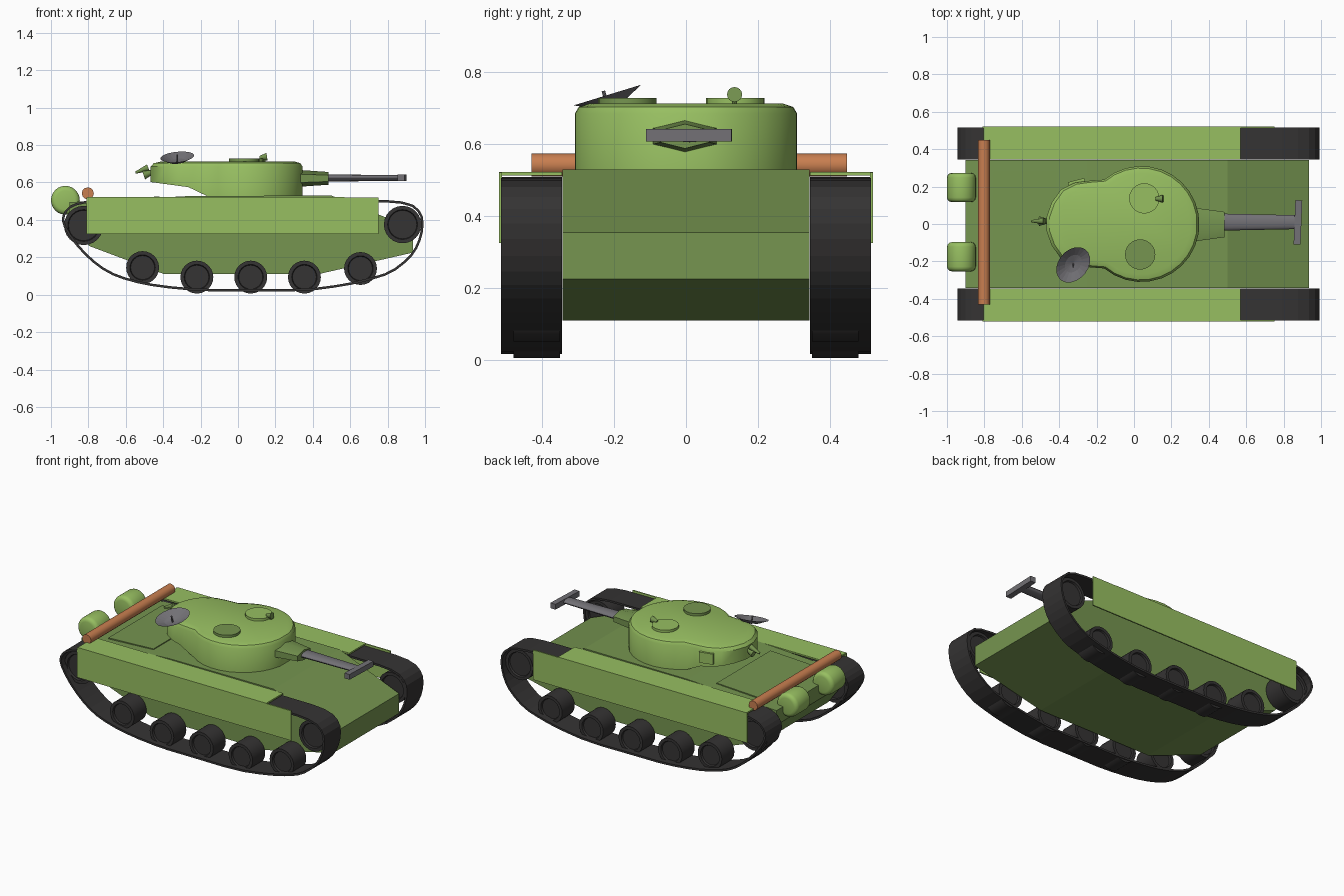
import bpy, bmesh
from math import sin, cos, pi, radians
from mathutils import Vector, Matrix

if "Cube" in bpy.data.objects:
    bpy.data.objects.remove(bpy.data.objects["Cube"])


def material(name, rgb):
    m = bpy.data.materials.new(name)
    m.diffuse_color = (*rgb, 1)
    m.use_nodes = True
    m.node_tree.nodes["Principled BSDF"].inputs["Base Color"].default_value = m.diffuse_color
    return m


LIGHT = material("light_green", (0.31, 0.52, 0.12))
GREEN = material("hull_green", (0.18, 0.30, 0.08))
DARK = material("rubber", (0.035, 0.033, 0.033))
STEEL = material("steel", (0.17, 0.165, 0.18))
WOOD = material("wood", (0.58, 0.21, 0.08))


def finish(bm, name, mat, smooth=None):
    bmesh.ops.recalc_face_normals(bm, faces=bm.faces)
    me = bpy.data.meshes.new(name)
    bm.to_mesh(me)
    bm.free()
    ob = bpy.data.objects.new(name, me)
    bpy.context.collection.objects.link(ob)
    me.materials.append(mat)
    if smooth:
        bpy.ops.object.select_all(action='DESELECT')
        ob.select_set(True)
        bpy.context.view_layer.objects.active = ob
        bpy.ops.object.shade_smooth_by_angle(angle=radians(smooth))
    return ob


def prism(name, profile, y0, y1, mat):
    """Extrude an x-z profile along y."""
    bm = bmesh.new()
    a = [bm.verts.new((x, y0, z)) for x, z in profile]
    b = [bm.verts.new((x, y1, z)) for x, z in profile]
    bm.faces.new(a)
    bm.faces.new(b[::-1])
    n = len(a)
    for i in range(n):
        j = (i + 1) % n
        bm.faces.new((a[i], a[j], b[j], b[i]))
    return finish(bm, name, mat)


def box(name, lo, hi, mat, turn=0):
    c, s = (Vector(lo) + Vector(hi)) / 2, Vector(hi) - Vector(lo)
    bm = bmesh.new()
    bmesh.ops.create_cube(bm, size=1, matrix=Matrix.Translation(c)
                          @ Matrix.Rotation(turn, 4, 'Z') @ Matrix.Diagonal((*s, 1)))
    return finish(bm, name, mat)


def rod(name, p0, p1, r0, r1, mat, sides=20, inset=0, flat=(1, 1), bevel=0):
    """Cylinder or cone between two points, optionally with recessed end faces."""
    p0, p1 = Vector(p0), Vector(p1)
    d = p1 - p0
    bm = bmesh.new()
    bmesh.ops.create_cone(bm, cap_ends=True, segments=sides, radius1=r0, radius2=r1, depth=d.length)
    caps = [f for f in bm.faces if abs(f.normal.z) > 0.99]
    if inset:
        bmesh.ops.inset_individual(bm, faces=caps, thickness=inset)
        bmesh.ops.inset_individual(bm, faces=caps, thickness=0.004, depth=-0.012)
    if bevel:
        edges = list({e for f in caps for e in f.edges})
        bmesh.ops.bevel(bm, geom=edges, offset=bevel, segments=3, profile=0.5, affect='EDGES')
    rot = d.to_track_quat('Z', 'Y').to_matrix().to_4x4()
    bm.transform(Matrix.Translation((p0 + p1) / 2) @ Matrix.Diagonal((1, flat[0], flat[1], 1)) @ rot)
    return finish(bm, name, mat, 40)


# Hull
prism("hull", [(0.935, 0.225), (0.935, 0.355), (0.5, 0.53), (-0.25, 0.528), (-0.9, 0.495),
               (-0.9, 0.4), (-0.795, 0.26), (-0.395, 0.11), (0.43, 0.11)], -0.343, 0.343, GREEN)
prism("engine_deck_panel", [(-0.75, 0.495), (-0.42, 0.51), (-0.42, 0.525), (-0.75, 0.51)],
      -0.28, 0.28, GREEN)

# Track outline, rounded once by corner cutting
path = [(0.75, 0.51), (0.92, 0.495), (0.985, 0.44), (0.995, 0.36), (0.97, 0.265), (0.92, 0.19),
        (0.82, 0.112), (0.7, 0.075), (0.57, 0.045), (0.35, 0.016), (0, 0.018), (-0.2, 0.018),
        (-0.42, 0.038), (-0.58, 0.07), (-0.7, 0.115), (-0.8, 0.19), (-0.89, 0.29),
        (-0.945, 0.385), (-0.935, 0.44), (-0.89, 0.485), (-0.8, 0.505)]
path = [Vector(p) for p in path]
track = []
for i, p in enumerate(path):
    q = path[(i + 1) % len(path)]
    track += [p.lerp(q, 0.25), p.lerp(q, 0.75)]


def make_track(name, y0, y1, thick=0.013):
    bm = bmesh.new()
    rows, n = [], len(track)
    for i, p in enumerate(track):
        t = (track[(i + 1) % n] - track[i - 1]).normalized()
        q = p + Vector((t.y, -t.x)) * thick
        rows.append([bm.verts.new((x, y, z)) for x, y, z in
                     ((p.x, y0, p.y), (p.x, y1, p.y), (q.x, y1, q.y), (q.x, y0, q.y))])
    for i in range(n):
        a, b = rows[i], rows[(i + 1) % n]
        for k in range(4):
            m = (k + 1) % 4
            bm.faces.new((a[k], a[m], b[m], b[k]))
    finish(bm, name, DARK)


# Running gear and skirts, both sides
wheels = [(-0.51, 0.145, 0.088), (-0.22, 0.094, 0.088), (0.068, 0.094, 0.088), (0.355, 0.094, 0.088),
          (0.655, 0.14, 0.088), (0.88, 0.375, 0.1), (-0.825, 0.37, 0.105)]
for s, side in ((-1, "near"), (1, "far")):
    make_track(f"track_{side}", *sorted((s * 0.345, s * 0.515)))
    for i, (x, z, r) in enumerate(wheels):
        rod(f"wheel_{side}_{i}", (x, s * 0.35, z), (x, s * 0.48, z), r, r, DARK, 24, inset=0.02)
    a, b = sorted((s * 0.345, s * 0.52))
    box(f"fender_{side}", (-0.805, a, 0.513), (0.57, b, 0.523), LIGHT)
    a, b = sorted((s * 0.512, s * 0.52))
    box(f"side_skirt_{side}", (-0.81, a, 0.325), (0.75, b, 0.521), LIGHT)

# Turret: round front flowing into a raised rear bustle
half = [(0.04 + 0.31 * cos(radians(a)), 0.31 * sin(radians(a))) for a in range(10, 131, 12)]
half += [(-0.23, 0.232), (-0.265, 0.228), (-0.32, 0.22), (-0.39, 0.185), (-0.44, 0.115), (-0.467, 0.04)]
outline = half + [(x, -y) for x, y in reversed(half)]


def belly(x):
    if x > -0.15:
        return 0.52
    if x > -0.265:
        return 0.52 + (-0.15 - x) / 0.115 * 0.055
    return 0.575 + (-0.265 - x) / 0.2 * 0.027


bm = bmesh.new()
rings = [[bm.verts.new((x, y, belly(x))) for x, y in outline]]
for z, k in ((0.685, 1), (0.703, 0.965), (0.713, 0.87)):
    rings.append([bm.verts.new((x * k, y * k, z)) for x, y in outline])
n = len(outline)
for a, b in zip(rings, rings[1:]):
    for i in range(n):
        j = (i + 1) % n
        bm.faces.new((a[i], a[j], b[j], b[i]))
bm.faces.new(rings[-1])
for i in range(n // 2 - 1):
    r = rings[0]
    bm.faces.new((r[i], r[i + 1], r[n - 2 - i], r[n - 1 - i]))
finish(bm, "turret", LIGHT, 35)

# Turret fittings
rod("hatch_far", (0.055, 0.137, 0.705), (0.055, 0.137, 0.729), 0.081, 0.081, LIGHT, 24)
rod("hatch_near", (0.033, -0.163, 0.705), (0.033, -0.163, 0.729), 0.081, 0.081, GREEN, 24)
rod("searchlight", (0.115, 0.135, 0.732), (0.155, 0.135, 0.738), 0.009, 0.021, GREEN, 16)
rod("searchlight_post", (0.142, 0.135, 0.70), (0.142, 0.135, 0.735), 0.006, 0.006, GREEN, 8)
box("turret_side_box", (-0.35, 0.195, 0.605), (-0.26, 0.235, 0.675), LIGHT, 0.25)
rod("rear_lamp", (-0.46, 0.015, 0.655), (-0.505, 0.015, 0.64), 0.012, 0.025, GREEN, 14)
rod("rear_lamp_hood", (-0.48, 0.015, 0.68), (-0.548, 0.015, 0.652), 0.018, 0.006, GREEN, 10)

# Dish: shallow tilted cone with a centre feed
bm = bmesh.new()
tip = bm.verts.new((0, 0, -0.022))
rim = [bm.verts.new((0.108 * cos(t), 0.08 * sin(t), 0.012)) for t in (2 * pi * i / 20 for i in range(20))]
mid = [bm.verts.new((v.co.x * 0.5, v.co.y * 0.5, -0.012)) for v in rim]
for i in range(20):
    j = (i + 1) % 20
    bm.faces.new((rim[i], rim[j], mid[j], mid[i]))
    bm.faces.new((mid[i], mid[j], tip))
bm.transform(Matrix.Translation((-0.325, -0.215, 0.725))
             @ Matrix.Rotation(radians(17), 4, 'X') @ Matrix.Rotation(radians(54), 4, 'Z'))
finish(bm, "dish", STEEL)
rod("dish_feed", (-0.325, -0.215, 0.70), (-0.325, -0.23, 0.748), 0.005, 0.005, STEEL, 8)

# Gun
rod("mantlet", (0.31, 0.01, 0.0), (0.485, 0.01, 0.0), 0.046, 0.034, GREEN, 6, flat=(2.3, 1)).location = (0, -0.013, 0.622)
rod("barrel", (0.46, 0, 0), (0.87, 0, 0), 0.019, 0.0155, STEEL, 16, flat=(2.4, 1)).location = (0, 0.01, 0.624)
box("muzzle_brake", (0.858, -0.11, 0.607), (0.895, 0.127, 0.642), STEEL, -0.04)

# Rear drums and unditching log
for y, side in ((-0.175, "near"), (0.195, "far")):
    rod(f"fuel_drum_{side}", (-0.923, y - 0.078, 0.505), (-0.923, y + 0.078, 0.505),
        0.077, 0.077, LIGHT, 24, bevel=0.025)
rod("log", (-0.803, -0.43, 0.542), (-0.803, 0.448, 0.542), 0.032, 0.032, WOOD, 12)
